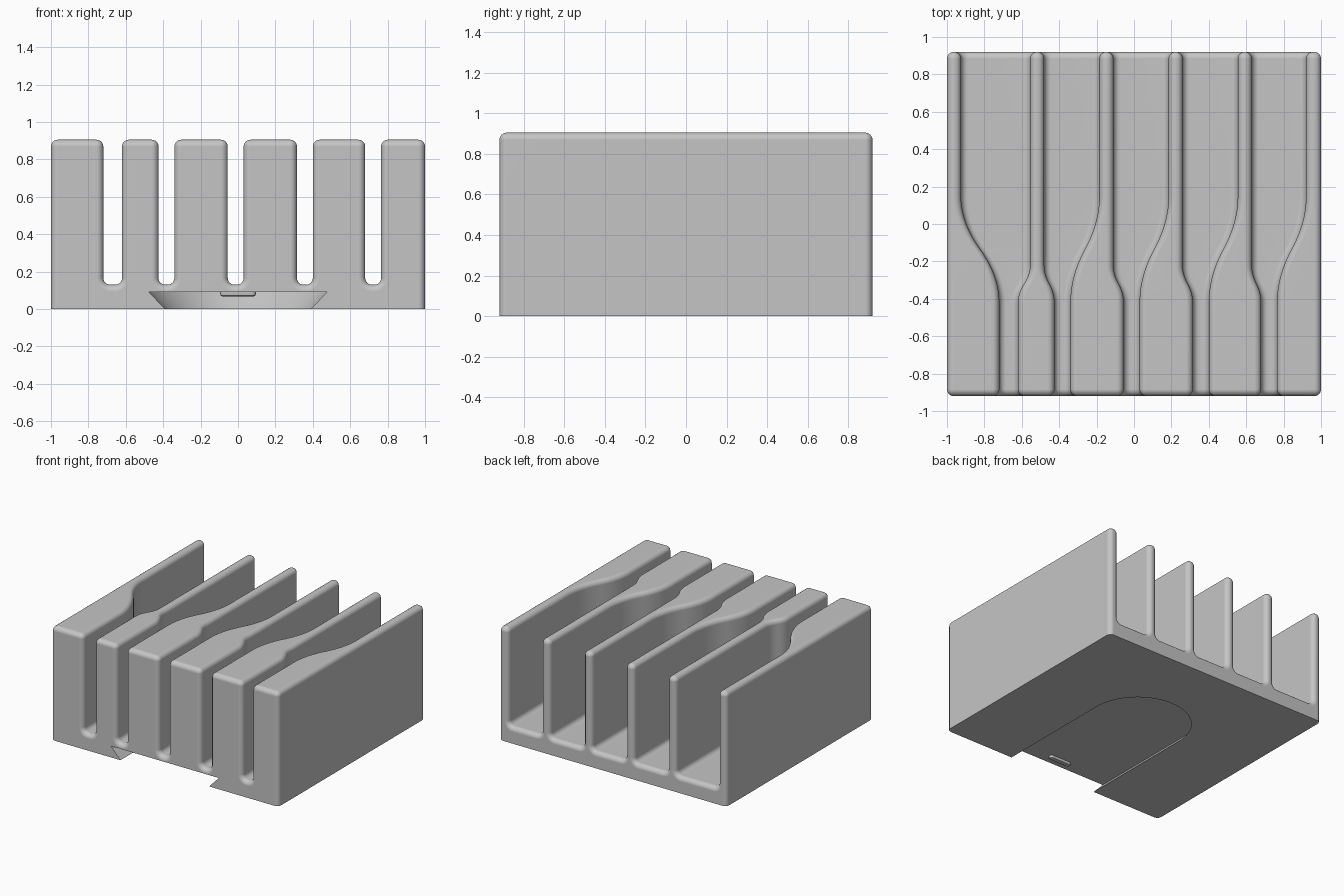
import bpy, bmesh, math

cube = bpy.data.objects.get("Cube")
if cube:
    bpy.data.objects.remove(cube, do_unlink=True)

DEPTH, HEIGHT, FLOOR, R = 0.92, 0.905, 0.13, 0.036
SLOT_TOP = 0.09

grey = bpy.data.materials.new("neutral grey")
grey.use_nodes = True
grey.diffuse_color = (0.56, 0.56, 0.56, 1)
grey.node_tree.nodes["Principled BSDF"].inputs["Base Color"].default_value = grey.diffuse_color


def loft(name, rings):
    """Skin a list of closed rings and cap both ends."""
    bm = bmesh.new()
    loops = [[bm.verts.new(p) for p in ring] for ring in rings]
    for a, b in zip(loops, loops[1:]):
        for i in range(len(a)):
            j = (i + 1) % len(a)
            bm.faces.new((a[i], a[j], b[j], b[i]))
    bm.faces.new(loops[0])
    bm.faces.new(loops[-1])
    bmesh.ops.recalc_face_normals(bm, faces=bm.faces)
    mesh = bpy.data.meshes.new(name)
    bm.to_mesh(mesh)
    bm.free()
    mesh.materials.append(grey)
    obj = bpy.data.objects.new(name, mesh)
    bpy.context.collection.objects.link(obj)
    return obj


def activate(obj):
    bpy.ops.object.select_all(action='DESELECT')
    obj.select_set(True)
    bpy.context.view_layer.objects.active = obj


def arc(cx, cz, r, start, end, steps=6):
    angles = [math.radians(start + (end - start) * i / steps) for i in range(steps + 1)]
    return [(cx + r * math.cos(a), cz + r * math.sin(a)) for a in angles]


# Fin walls: x at the front, x at the back, and the y range of the bend
SHORT, LONG = (-0.42, -0.22), (-0.42, 0.15)
FINS = [
    ((-1, -1, LONG), (-0.72, -0.925, LONG)),
    ((-0.62, -0.555, SHORT), (-0.425, -0.48, SHORT)),
    ((-0.34, -0.185, LONG), (-0.055, -0.11, SHORT)),
    ((0.03, 0.185, LONG), (0.315, 0.26, SHORT)),
    ((0.40, 0.555, LONG), (0.68, 0.63, SHORT)),
    ((0.765, 0.92, LONG), (1, 1, LONG)),
]


def wall_x(wall, y):
    front, back, (y0, y1) = wall
    t = min(1, max(0, (y - y0) / (y1 - y0)))
    s = 2 * t * t if t < 0.5 else 1 - 2 * (1 - t) ** 2
    return front + (back - front) * s


def section(y, inset):
    """Cross-section of base and fins, shrunk by inset for the rounded ends."""
    top_r, floor_r = max(R - inset, 0.0005), R + inset
    top, floor = HEIGHT - inset, FLOOR - inset
    pts = []
    for i, (left, right) in enumerate(FINS):
        a, b = wall_x(left, y) + inset, wall_x(right, y) - inset
        if i == 0:
            pts.append((a, 0))
        else:
            pts += arc(a - floor_r, floor + floor_r, floor_r, -90, 0)
        pts += arc(a + top_r, top - top_r, top_r, 180, 90)
        pts += arc(b - top_r, top - top_r, top_r, 90, 0)
        if i == len(FINS) - 1:
            pts.append((b, 0))
        else:
            pts += arc(b + floor_r, floor + floor_r, floor_r, 180, 270)
    return [(x, y, z) for x, z in pts]


# Finned body with rounded front and back edges
ends = []
for i in range(7):
    a = math.radians(90 * i / 6)
    ends.append((DEPTH - R * (1 - math.sin(a)), R * (1 - math.cos(a))))
bend = [LONG[0] + (LONG[1] - LONG[0]) * i / 48 for i in range(49)]
rings = [section(-y, o) for y, o in reversed(ends)]
rings += [section(y, 0) for y in bend]
rings += [section(y, o) for y, o in ends]
body = loft("finned_body", rings)


# Undercut mounting slot, open at the front and round at the back
def slot_ring(z):
    r = 0.39 + 0.95 * z
    outline = [(r, -1)] + arc(0, 0.04, r, 0, 180, 48) + [(-r, -1)]
    return [(x, y, z) for x, y in outline]


cutter = loft("mount_slot_cutter", [slot_ring(-0.02), slot_ring(SLOT_TOP)])
cutter.hide_render = True
cut = body.modifiers.new("mount_slot", 'BOOLEAN')
cut.operation, cut.solver, cut.object = 'DIFFERENCE', 'EXACT', cutter
activate(body)
bpy.ops.object.modifier_apply(modifier=cut.name)
bpy.data.objects.remove(cutter, do_unlink=True)


# Small locking ridge on the slot ceiling
def ridge_ring(z, shrink):
    r = 0.02 - shrink
    outline = arc(0.075, -0.84, r, -90, 90, 8) + arc(-0.075, -0.84, r, 90, 270, 8)
    return [(x, y, z) for x, y in outline]


ridge = loft("locking_ridge", [ridge_ring(SLOT_TOP + 0.01, 0), ridge_ring(0.078, 0),
                               ridge_ring(0.071, 0.003), ridge_ring(0.068, 0.009)])

for obj in (body, ridge):
    activate(obj)
    bpy.ops.object.shade_smooth_by_angle(angle=math.radians(30))
    obj.modifiers.new("clean_shading", 'WEIGHTED_NORMAL').keep_sharp = True
